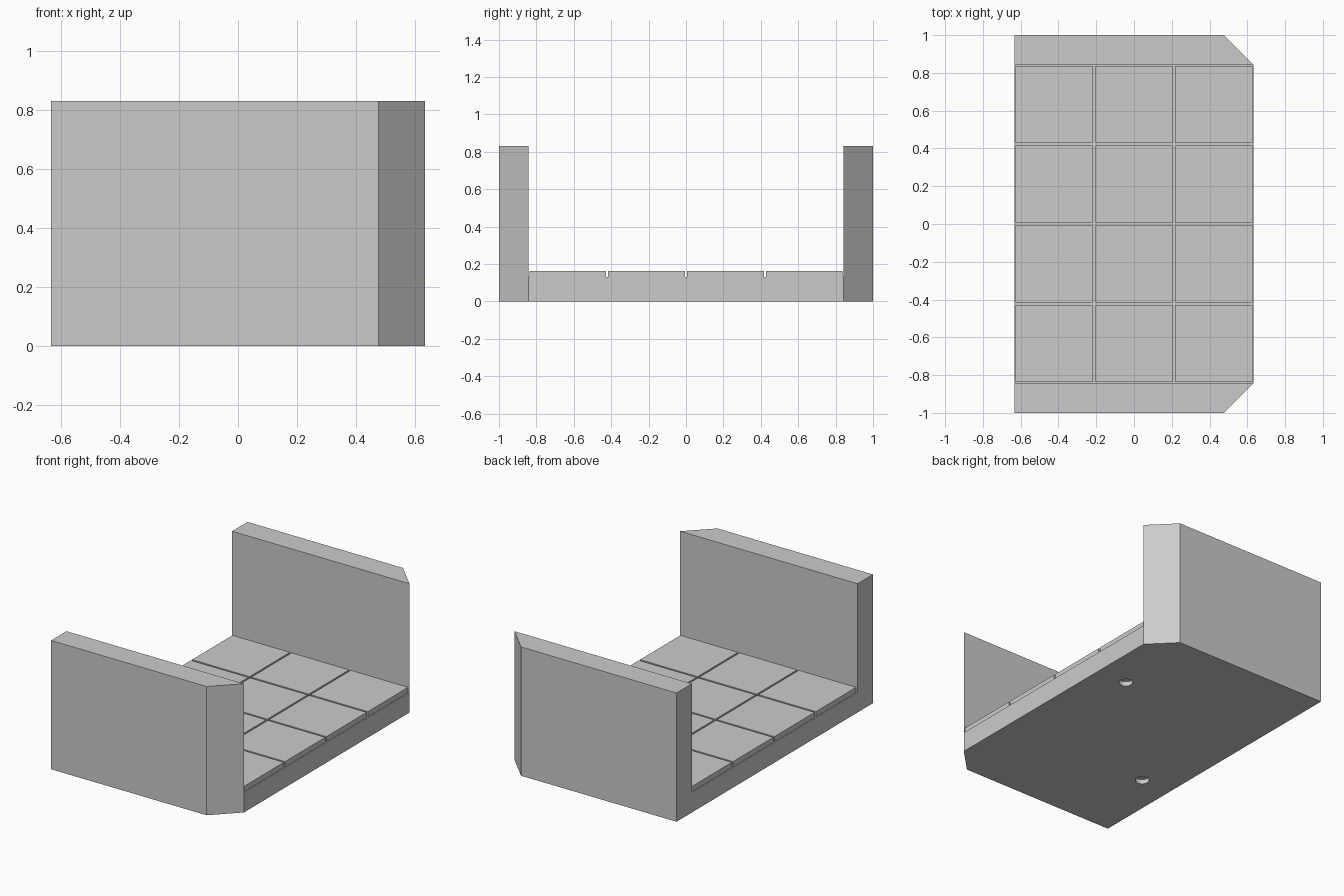
import bpy
import bmesh
from mathutils import Matrix

cube = bpy.data.objects.get("Cube")
if cube:
    bpy.data.objects.remove(cube, do_unlink=True)

PITCH = 0.4217            # tile spacing
HALF_X = PITCH * 1.5
INNER_Y = PITCH * 2       # inner face of the end walls
CHAMFER = 1 - INNER_Y
HEIGHT, FLOOR, TILE_TOP = 0.83, 0.13, 0.163
TILE = PITCH - 0.012

stone = bpy.data.materials.new("light grey")
stone.use_nodes = True
stone.diffuse_color = (0.6, 0.6, 0.6, 1)
stone.node_tree.nodes["Principled BSDF"].inputs["Base Color"].default_value = (0.6, 0.6, 0.6, 1)


def make_object(name, bm):
    bmesh.ops.recalc_face_normals(bm, faces=bm.faces)
    mesh = bpy.data.meshes.new(name)
    bm.to_mesh(mesh)
    bm.free()
    mesh.materials.append(stone)
    obj = bpy.data.objects.new(name, mesh)
    bpy.context.collection.objects.link(obj)
    return obj


def prism(name, outline, z0, z1, rim=0):
    """Extrude an outline upward; a rim width leaves only a frame."""
    bm = bmesh.new()
    face = bm.faces.new([bm.verts.new((x, y, z0)) for x, y in outline])
    if rim:
        bmesh.ops.inset_region(bm, faces=[face], thickness=rim)
        bmesh.ops.delete(bm, geom=[face], context='FACES')
    result = bmesh.ops.extrude_face_region(bm, geom=bm.faces[:])
    top = [v for v in result["geom"] if isinstance(v, bmesh.types.BMVert)]
    bmesh.ops.translate(bm, verts=top, vec=(0, 0, z1 - z0))
    return make_object(name, bm)


def rect(hx, hy, cx=0, cy=0):
    return [(cx - hx, cy - hy), (cx + hx, cy - hy), (cx + hx, cy + hy), (cx - hx, cy + hy)]


def cut(target, cutter):
    mod = target.modifiers.new(cutter.name, 'BOOLEAN')
    mod.operation = 'DIFFERENCE'
    mod.solver = 'EXACT'
    mod.object = cutter
    cutter.hide_render = True
    cutter.display_type = 'WIRE'
    cutter.hide_set(True)


# Body: footprint with two clipped corners, opened up between the end walls
body = prism("corridor_body", [
    (-HALF_X, -1), (HALF_X - CHAMFER, -1), (HALF_X, -INNER_Y),
    (HALF_X, INNER_Y), (HALF_X - CHAMFER, 1), (-HALF_X, 1)], 0, HEIGHT)
cut(body, prism("channel_cutter", rect(1, INNER_Y), FLOOR, 1))

# Underside: rectangular groove and two round sockets
cut(body, prism("groove_cutter", rect(0.582, 0.795), -0.05, 0.03, rim=0.024))
for side, label in ((1, "back"), (-1, "front")):
    bm = bmesh.new()
    bmesh.ops.create_cone(bm, cap_ends=True, segments=32, radius1=0.042, radius2=0.042,
                          depth=0.08, matrix=Matrix.Translation((side * 0.417, side * 0.42, -0.01)))
    cut(body, make_object(label + "_socket_cutter", bm))

# Floor tiles
for col in range(3):
    for row in range(4):
        centre = ((col - 1) * PITCH, (row - 1.5) * PITCH)
        prism(f"floor_tile_{col + 1}_{row + 1}", rect(TILE / 2, TILE / 2, *centre),
              FLOOR, TILE_TOP)
